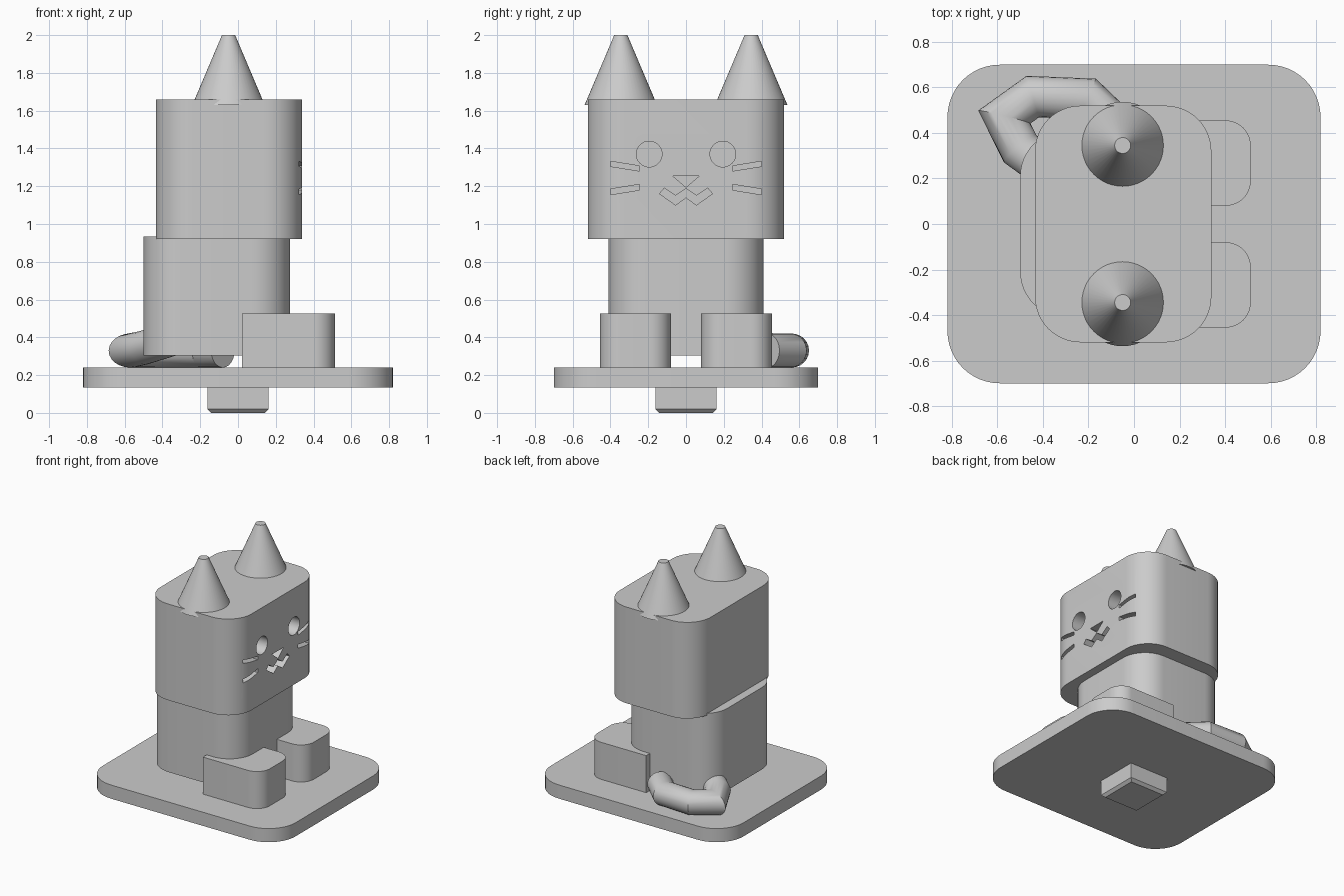
import bpy, bmesh
from math import pi, cos, sin, radians
from mathutils import Matrix, Vector

cube = bpy.data.objects.get("Cube")
if cube:
    bpy.data.objects.remove(cube, do_unlink=True)

GREY = (0.6, 0.6, 0.6, 1)
grey = bpy.data.materials.new("plain grey")
grey.use_nodes = True
grey.diffuse_color = GREY
grey.node_tree.nodes["Principled BSDF"].inputs["Base Color"].default_value = GREY


def finish(name, bm):
    """Turn a bmesh into a shaded grey object."""
    bmesh.ops.recalc_face_normals(bm, faces=bm.faces)
    mesh = bpy.data.meshes.new(name)
    bm.to_mesh(mesh)
    bm.free()
    mesh.materials.append(grey)
    obj = bpy.data.objects.new(name, mesh)
    bpy.context.collection.objects.link(obj)
    smooth(obj)
    return obj


def smooth(obj):
    bpy.ops.object.select_all(action='DESELECT')
    obj.select_set(True)
    bpy.context.view_layer.objects.active = obj
    bpy.ops.object.shade_smooth_by_angle(angle=radians(30))


def extrude(bm, points, offset):
    """Extrude a closed outline along an offset."""
    face = bm.faces.new([bm.verts.new(p) for p in points])
    top = bmesh.ops.extrude_face_region(bm, geom=[face], use_keep_orig=True)
    verts = [g for g in top["geom"] if isinstance(g, bmesh.types.BMVert)]
    bmesh.ops.translate(bm, verts=verts, vec=offset)


def rounded_block(name, x0, x1, y0, y1, z0, z1, front, back):
    """Upright block with rounded front (+x) and back corners."""
    points = []
    corners = [(x1, y1, -1, -1, front), (x0, y1, 1, -1, back),
               (x0, y0, 1, 1, back), (x1, y0, -1, 1, front)]
    for i, (x, y, sx, sy, r) in enumerate(corners):
        steps = 12 if r else 0
        for k in range(steps + 1):
            a = pi / 2 * (i + k / max(steps, 1))
            points.append((x + r * (sx + cos(a)), y + r * (sy + sin(a)), z0))
            if not r:
                points[-1] = (x, y, z0)
    bm = bmesh.new()
    extrude(bm, points, (0, 0, z1 - z0))
    return finish(name, bm)


# Base plate and its square peg with a chamfered bottom
rounded_block("base_plate", -0.82, 0.82, -0.7, 0.7, 0.135, 0.24, 0.23, 0.23)
bm = bmesh.new()
bmesh.ops.create_cube(bm, size=1, matrix=Matrix.Translation((0, 0, 0.07))
                      @ Matrix.Diagonal((0.325, 0.325, 0.14, 1)))
bottom = [e for e in bm.edges if all(v.co.z < 0.01 for v in e.verts)]
bmesh.ops.bevel(bm, geom=bottom, offset=0.02, segments=1, affect='EDGES')
finish("base_peg", bm)

# Body, head and front legs
rounded_block("body", -0.5, 0.275, -0.41, 0.41, 0.305, 0.935, 0.2, 0.2)
head = rounded_block("head", -0.435, 0.34, -0.52, 0.52, 0.92, 1.66, 0.2, 0.2)
rounded_block("left_leg", 0.02, 0.513, 0.08, 0.455, 0.24, 0.525, 0.11, 0)
rounded_block("right_leg", 0.02, 0.513, -0.455, -0.08, 0.24, 0.525, 0.11, 0)

# Ears
for side, name in ((1, "left_ear"), (-1, "right_ear")):
    bm = bmesh.new()
    bmesh.ops.create_cone(bm, cap_ends=True, segments=48, radius1=0.192, radius2=0.035,
                          depth=0.37, matrix=Matrix.Translation((-0.05, side * 0.345, 1.815)))
    finish(name, bm)

# Engraved eyes, whiskers, nose and mouth
eye = [(0.195 + 0.068 * cos(2 * pi * k / 32), 1.37 + 0.068 * sin(2 * pi * k / 32))
       for k in range(32)]
upper_whisker = [(0.245, 1.28), (0.4, 1.305), (0.4, 1.332), (0.245, 1.307)]
lower_whisker = [(0.245, 1.18), (0.4, 1.155), (0.4, 1.185), (0.245, 1.21)]
nose = [(-0.07, 1.254), (0, 1.194), (0.07, 1.254)]
half_mouth = [(0.055, 1.15), (0.115, 1.19), (0.14, 1.16), (0.055, 1.1)]
mouth = ([(0, 1.188)] + half_mouth + [(0, 1.14)]
         + [(-y, z) for y, z in reversed(half_mouth)])
shapes = [nose, mouth]
for shape in (eye, upper_whisker, lower_whisker):
    shapes += [shape, [(-y, z) for y, z in shape]]
bm = bmesh.new()
for shape in shapes:
    extrude(bm, [(0.24, y, z) for y, z in shape], (0.2, 0, 0))
cutter = finish("face_cutter", bm)
cutter.hide_render = True
cut = head.modifiers.new("face", 'BOOLEAN')
cut.operation = 'DIFFERENCE'
cut.solver = 'EXACT'
cut.object = cutter
bpy.ops.object.select_all(action='DESELECT')
head.select_set(True)
bpy.context.view_layer.objects.active = head
bpy.ops.object.modifier_apply(modifier=cut.name)
bpy.data.objects.remove(cutter, do_unlink=True)
smooth(head)

# Tail: a bent round tube wrapped around the back corner, mitred at each bend
path = [Vector(p) for p in [(-0.08, 0.43, 0.33), (-0.205, 0.55, 0.33), (-0.445, 0.56, 0.33),
                            (-0.57, 0.47, 0.33), (-0.5, 0.33, 0.345), (-0.32, 0.2, 0.4)]]
bm = bmesh.new()
rings = []
for i, p in enumerate(path):
    d_in = (p - path[max(i - 1, 0)]).normalized()
    d_out = (path[min(i + 1, len(path) - 1)] - p).normalized()
    along = (d_in + d_out).normalized()
    side = along.cross(Vector((0, 0, 1))).normalized()
    up = side.cross(along)
    ends = i in (0, len(path) - 1)
    stretch = 1 if ends else 1 / max(along.dot(d_in), 0.5)
    rings.append([bm.verts.new(p + 0.09 * (side * stretch * cos(a) + up * sin(a)))
                  for a in (2 * pi * k / 24 for k in range(24))])
for a, b in zip(rings, rings[1:]):
    for k in range(24):
        j = (k + 1) % 24
        bm.faces.new((a[k], a[j], b[j], b[k]))
bm.faces.new(rings[0])
bm.faces.new(rings[-1])
finish("tail", bm)
